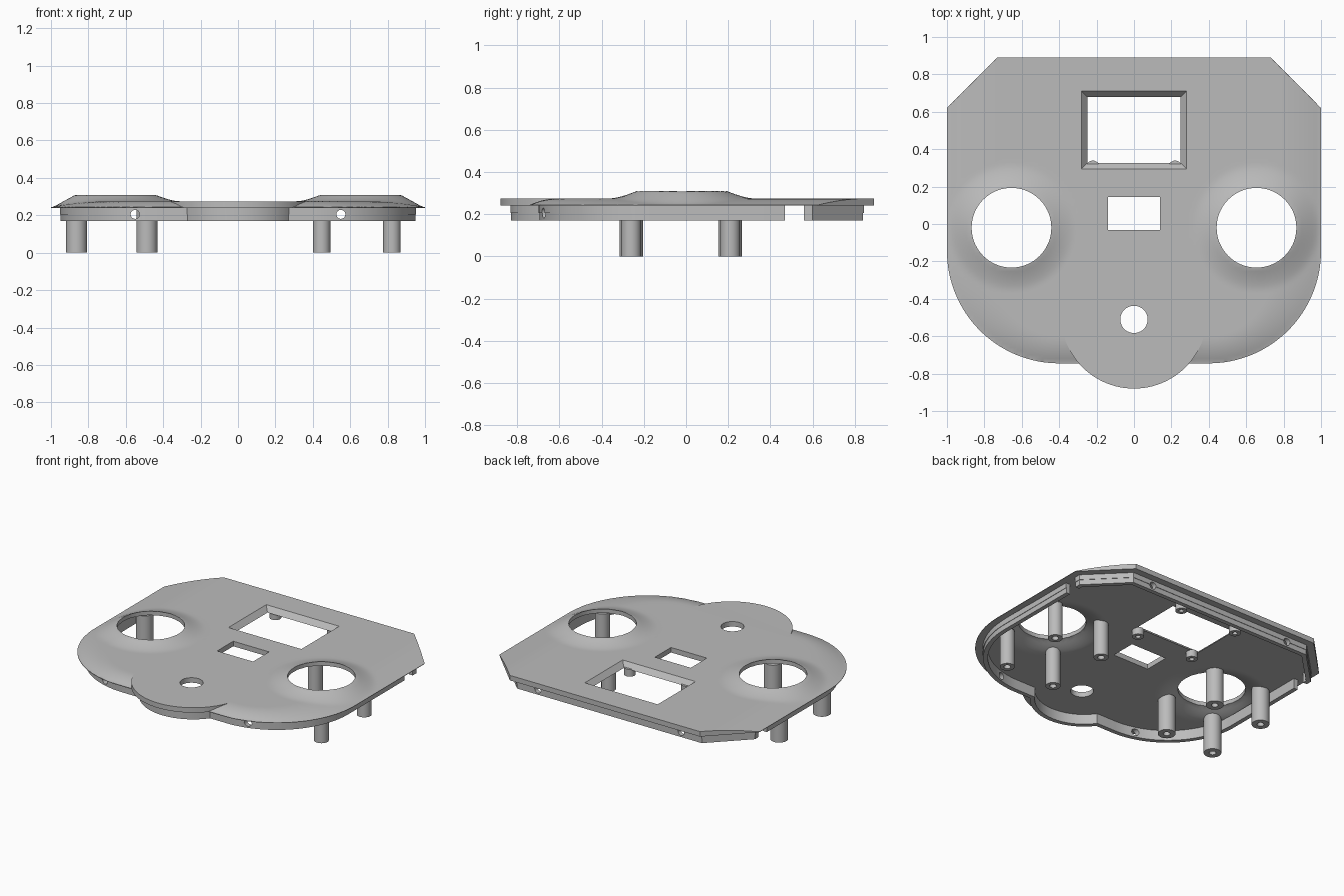
import bpy, bmesh
from math import sin, cos, pi, hypot, sqrt, asin

if "Cube" in bpy.data.objects:
    bpy.data.objects.remove(bpy.data.objects["Cube"], do_unlink=True)

grey = bpy.data.materials.new("plain grey")
grey.use_nodes = True
grey.diffuse_color = (0.5, 0.5, 0.5, 1)
grey.node_tree.nodes["Principled BSDF"].inputs["Base Color"].default_value = (0.5, 0.5, 0.5, 1)

BASE, TOP, PEAK = 0.24, 0.275, 0.31      # underside, face and hole-lip heights
CORNER, CORNER_Y = 0.6, -0.145           # rounded front corners
NOSE_Y, NOSE_R = -0.49, 0.39             # round front lobe
EYE_X, EYE_Y, EYE_R = 0.655, -0.02, 0.213


def finish(name, bm):
    bmesh.ops.recalc_face_normals(bm, faces=bm.faces)
    mesh = bpy.data.meshes.new(name)
    bm.to_mesh(mesh)
    bm.free()
    mesh.materials.append(grey)
    ob = bpy.data.objects.new(name, mesh)
    bpy.context.collection.objects.link(ob)
    return ob


def loft(name, loops, cyclic=False):
    """Skin a stack of equal-length loops, capped unless cyclic."""
    bm = bmesh.new()
    rows = [[bm.verts.new(p) for p in loop] for loop in loops]
    pairs = list(zip(rows, rows[1:]))
    if cyclic:
        pairs.append((rows[-1], rows[0]))
    else:
        bm.faces.new(rows[0])
        bm.faces.new(rows[-1])
    for a, b in pairs:
        for i in range(len(a)):
            j = (i + 1) % len(a)
            bm.faces.new((a[i], a[j], b[j], b[i]))
    return finish(name, bm)


def level(points, z):
    return [(x, y, z) for x, y in points]


def circle(x, y, r, n=48):
    return [(x + r * cos(2 * pi * i / n), y + r * sin(2 * pi * i / n)) for i in range(n)]


def rect(x0, x1, y0, y1):
    return [(x0, y0), (x1, y0), (x1, y1), (x0, y1)]


def prism(name, points, z0, z1):
    return loft(name, [level(points, z0), level(points, z1)])


def outline(o, lobe):
    """Plan outline moved inward by o, with or without the front lobe."""
    half = []
    front = CORNER_Y - CORNER + o
    if lobe:
        r = NOSE_R - o
        end = asin(sqrt(r * r - (front - NOSE_Y) ** 2) / r)
        half += [(r * sin(end * i / 16), NOSE_Y - r * cos(end * i / 16)) for i in range(17)]
    r = CORNER - o
    half += [(1 - CORNER + r * sin(pi / 2 * i / 32), CORNER_Y - r * cos(pi / 2 * i / 32))
             for i in range(33)]
    cut = 1.62 - o * sqrt(2)
    half += [(1 - o, cut - 1 + o), (cut - 0.89 + o, 0.89 - o)]
    return half + [(-x, y) for x, y in reversed(half) if x > 1e-6]


def boolean(ob, cutter, operation="DIFFERENCE"):
    mod = ob.modifiers.new("cut", "BOOLEAN")
    mod.operation, mod.object, mod.solver = operation, cutter, "EXACT"
    bpy.context.view_layer.objects.active = ob
    bpy.ops.object.modifier_apply(modifier=mod.name)
    bpy.data.objects.remove(cutter, do_unlink=True)


def swell(x, y):
    """Strength of the raised collar around each large hole."""
    t = (hypot(abs(x) - EYE_X, y - EYE_Y) - EYE_R) / 0.125
    return (1 - min(max(t, 0), 1)) ** 1.5


def face_height(x, y):
    """Flat face that rolls off along the sides and front corners."""
    px, py = max(abs(x) - 1 + CORNER, 0), max(CORNER_Y - y, 0)
    r = max(hypot(px, py), 1e-6)
    width = 0.25 * (px / r) ** 2 + 0.14 * (py / r) ** 2 + 1e-6
    t = min(max((CORNER - r) / width, 0), 1)
    z = TOP - 0.033 * (1 - t) ** 2
    return z + (PEAK - z) * swell(x, y)


# Face plate: shaped slab trimmed to the outline
bm = bmesh.new()
bmesh.ops.create_grid(bm, x_segments=110, y_segments=110, size=1.07)
lower = list(bm.verts)
extruded = bmesh.ops.extrude_face_region(bm, geom=list(bm.faces), use_keep_orig=True)
upper = [g for g in extruded["geom"] if isinstance(g, bmesh.types.BMVert)]
for v in lower:
    v.co.z = BASE + 0.042 * swell(v.co.x, v.co.y)
for v in upper:
    v.co.z = face_height(v.co.x, v.co.y)
plate = finish("face_plate", bm)
boolean(plate, prism("trim", outline(0, False), 0.1, 0.5), "INTERSECT")
boolean(plate, prism("front_lobe", circle(0, NOSE_Y, NOSE_R, 96), BASE + 0.0002, TOP - 0.0004), "UNION")

# Openings in the plate
for side in (-1, 1):
    boolean(plate, prism("hole", circle(side * EYE_X, EYE_Y, EYE_R, 72), 0.1, 0.5))
boolean(plate, prism("hole", circle(0, -0.51, 0.073), 0.1, 0.5))
boolean(plate, prism("slot", rect(-0.138, 0.138, -0.032, 0.145), 0.1, 0.5))
boolean(plate, loft("window", [level(rect(-0.24, 0.24, 0.335, 0.67), BASE - 0.01),
                               level(rect(-0.289, 0.289, 0.286, 0.719), TOP + 0.01)]))

# Rim wall under the plate, with a small outer step
section = [(0.047, 0.243), (0.047, 0.205), (0.05, 0.205), (0.05, 0.17), (0.08, 0.17), (0.08, 0.243)]
wall = loft("rim_wall", [level(outline(o, True), z) for o, z in section], cyclic=True)
for side in (-1, 1):
    x0, x1 = sorted((side * 0.85, side * 1.05))
    boolean(wall, prism("gap", rect(x0, x1, 0.47, 0.56), 0.1, 0.3))
    # screw holes run front to back
    ring = circle(side * 0.55, 0.205, 0.024, 24)
    boolean(wall, loft("screw_hole", [[(x, y, z) for x, z in ring] for y in (-1, 1)]))


def post(name, x, y, r, bore, z0, z1, depth):
    """Round post with a blind hole in its lower end."""
    profile = [(r, z1), (r, z0), (bore, z0), (bore, z0 + depth)]
    return loft(name, [level(circle(x, y, q, 32), z) for q, z in profile])


# Long posts around each large hole
posts = []
for side, mid, r in (("right", -0.675, 0.056), ("left", 0.635, 0.047)):
    for dx in (-0.188, 0.188):
        for dy in (-0.235, 0.235):
            posts.append(post(side + "_post", mid + dx, -0.025 + dy, r, 0.022, 0, 0.257, 0.12))

# Short bosses at the window corners
for x in (-0.22, 0.22):
    for y in (0.302, 0.725):
        posts.append(post("window_boss", x, y, 0.037, 0.016, 0.195, 0.245, 0.03))

bpy.ops.object.select_all(action="DESELECT")
for ob in [plate, wall] + posts:
    ob.select_set(True)
bpy.context.view_layer.objects.active = plate
bpy.ops.object.shade_smooth_by_angle(angle=0.5)
